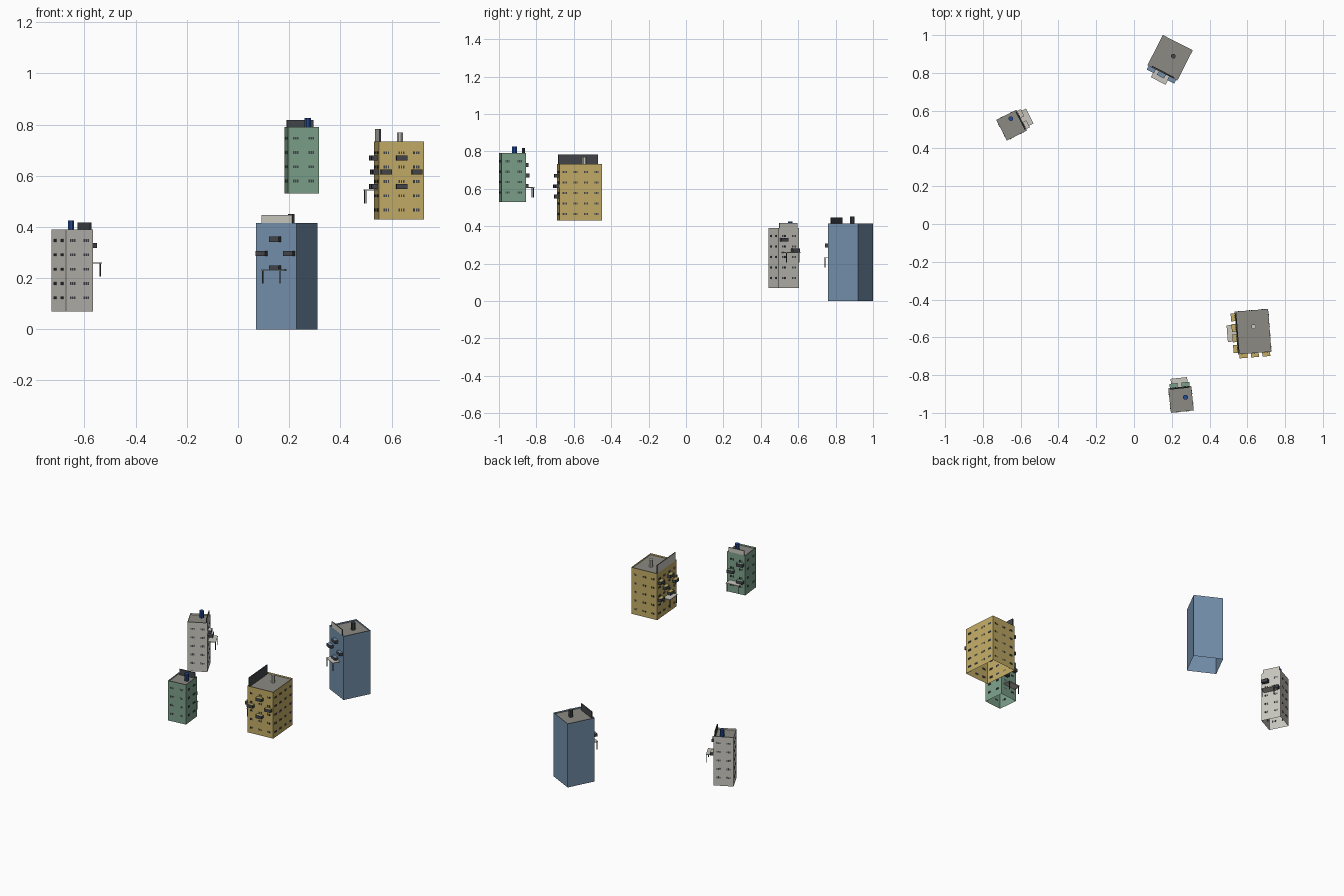
import bpy, bmesh, math
from mathutils import Matrix, Vector

if "Cube" in bpy.data.objects:
    bpy.data.objects.remove(bpy.data.objects["Cube"])


def material(name, rgb):
    m = bpy.data.materials.new(name)
    lin = [((c / 255 + 0.055) / 1.055) ** 2.4 for c in rgb]
    m.diffuse_color = (*lin, 1)
    m.use_nodes = True
    m.node_tree.nodes["Principled BSDF"].inputs["Base Color"].default_value = m.diffuse_color
    return m


BLUE = material("blue_wall", (116, 144, 172))
YELLOW = material("yellow_wall", (194, 172, 102))
GREEN = material("green_wall", (124, 160, 138))
PALE = material("pale_grey", (200, 198, 190))
ROOF = material("roof_grey", (140, 138, 130))
DARK = material("dark_metal", (66, 69, 74))
TANK = material("tank_blue", (35, 75, 150))


def finish(bm, name, mats, matrix):
    me = bpy.data.meshes.new(name)
    bm.to_mesh(me)
    bm.free()
    for m in mats:
        me.materials.append(m)
    ob = bpy.data.objects.new(name, me)
    ob.matrix_world = matrix
    bpy.context.collection.objects.link(ob)
    return ob


def add_box(bm, center, size, matrix=Matrix()):
    m = matrix @ Matrix.Translation(center) @ Matrix.Diagonal((*size, 1))
    verts = bmesh.ops.create_cube(bm, size=1, matrix=m)["verts"]
    return {f for v in verts for f in v.link_faces}


def facade(k, w, d):
    """Width of side k and a matrix whose -y plane at y=0 is that side."""
    width, depth = (w, d) if k % 2 == 0 else (d, w)
    turn = Matrix.Rotation(k * math.pi / 2, 4, 'Z')
    return width, turn @ Matrix.Translation((0, -depth / 2, 0))


def building(name, wall, pos, angle, size, z0, sign, canopy_drop,
             balconies, tank, rows):
    w, d, h = size
    place = Matrix.Translation((*pos, z0)) @ Matrix.Rotation(math.radians(angle), 4, 'Z')

    # walls: open shell with the roof sunk behind a thin parapet
    bm = bmesh.new()
    add_box(bm, (0, 0, h / 2), (w, d, h))
    bm.faces.ensure_lookup_table()
    bmesh.ops.delete(bm, geom=[f for f in bm.faces if abs(f.normal.z) > 0.5],
                     context='FACES_ONLY')
    roof = [bm.verts.new((x * w / 2, y * d / 2, h - 0.01))
            for x, y in ((-1, -1), (1, -1), (1, 1), (-1, 1))]
    bm.faces.new(roof).material_index = 1
    finish(bm, name + "_walls", [wall, ROOF], place)

    # windows: triple panes in a regular grid on every side
    if rows:
        bm = bmesh.new()
        for k in range(4):
            width, m = facade(k, w, d)
            n = round(width / 0.056)
            for r in range(rows):
                for c in range(n):
                    x = ((c + 0.5) / n - 0.5) * width
                    for p in (-1, 0, 1):
                        add_box(bm, (x + p * 0.0085, 0, h - 0.043 - r * 0.056),
                                (0.0055, 0.003, 0.011), m)
        finish(bm, name + "_windows", [DARK], place)

    # balconies: dark boxes with a wall-coloured top
    bm = bmesh.new()
    for k, row, f in balconies:
        width, m = facade(k, w, d)
        add_box(bm, (f * width, -0.011, h - 0.063 - row * 0.056),
                (0.042, 0.022, 0.02), m)
    bm.normal_update()
    for f in bm.faces:
        f.material_index = 1 if f.normal.z > 0.5 else 0
    finish(bm, name + "_balconies", [DARK, wall], place)

    # canopy slab on two thin posts
    zc = h - canopy_drop
    bm = bmesh.new()
    add_box(bm, (0, -d / 2 - 0.024, zc), (0.088, 0.048, 0.004))
    finish(bm, name + "_canopy", [PALE], place)
    bm = bmesh.new()
    for s in (-1, 1):
        add_box(bm, (s * 0.038, -d / 2 - 0.044, zc - 0.027), (0.004, 0.004, 0.052))
    finish(bm, name + "_canopy_posts", [DARK], place)

    # roof sign: dark board with a pale front
    sw, sh = sign
    bm = bmesh.new()
    add_box(bm, (0, -d / 2 + 0.006, h + sh / 2 - 0.005), (sw, 0.006, sh + 0.01))
    bm.normal_update()
    for f in bm.faces:
        f.material_index = 1 if f.normal.y < -0.5 else 0
    finish(bm, name + "_roof_sign", [DARK, PALE], place)

    # roof tank or vent
    tx, ty, r, top, mat = tank
    bm = bmesh.new()
    height = top + 0.01
    bmesh.ops.create_cone(bm, cap_ends=True, segments=8, radius1=r, radius2=r, depth=height,
                          matrix=Matrix.Rotation(math.pi / 8, 4, 'Z'))
    finish(bm, name + "_roof_tank", [mat],
           Matrix.Translation((tx, ty, z0 + h - 0.01 + height / 2)))


diamond = [(0, 0.0), (1, -0.34), (1, 0.34), (2, 0.0)]

building("grey_tower", PALE, (-0.648, 0.523), 117, (0.123, 0.119, 0.32), 0.07,
         (0.108, 0.027), 0.131,
         [(0, 0, -0.27), (0, 1, 0.27)],
         (-0.652, 0.558, 0.013, 0.035, TANK), 5)

building("blue_tower", BLUE, (0.191, 0.880), -27, (0.178, 0.18, 0.415), 0.0,
         (0.132, 0.032), 0.184,
         [(0, r, f) for r, f in diamond],
         (0.208, 0.889, 0.013, 0.036, DARK), 0)

building("yellow_block", YELLOW, (0.630, -0.570), -85.5, (0.227, 0.178, 0.303), 0.43,
         (0.214, 0.05), 0.188,
         [(1, r, f) for r, f in diamond] +
         [(0, r, f) for r in range(3)
          for f in ((-0.12, 0.37) if r == 1 else (-0.37, 0.12))],
         (0.633, -0.543, 0.013, 0.037, PALE), 5)

building("green_block", GREEN, (0.249, -0.928), 186, (0.122, 0.131, 0.26), 0.53,
         (0.105, 0.027), 0.184,
         [(0, 0, 0.26), (0, 1, -0.26), (0, 2, 0.26)],
         (0.273, -0.917, 0.014, 0.036, TANK), 4)
